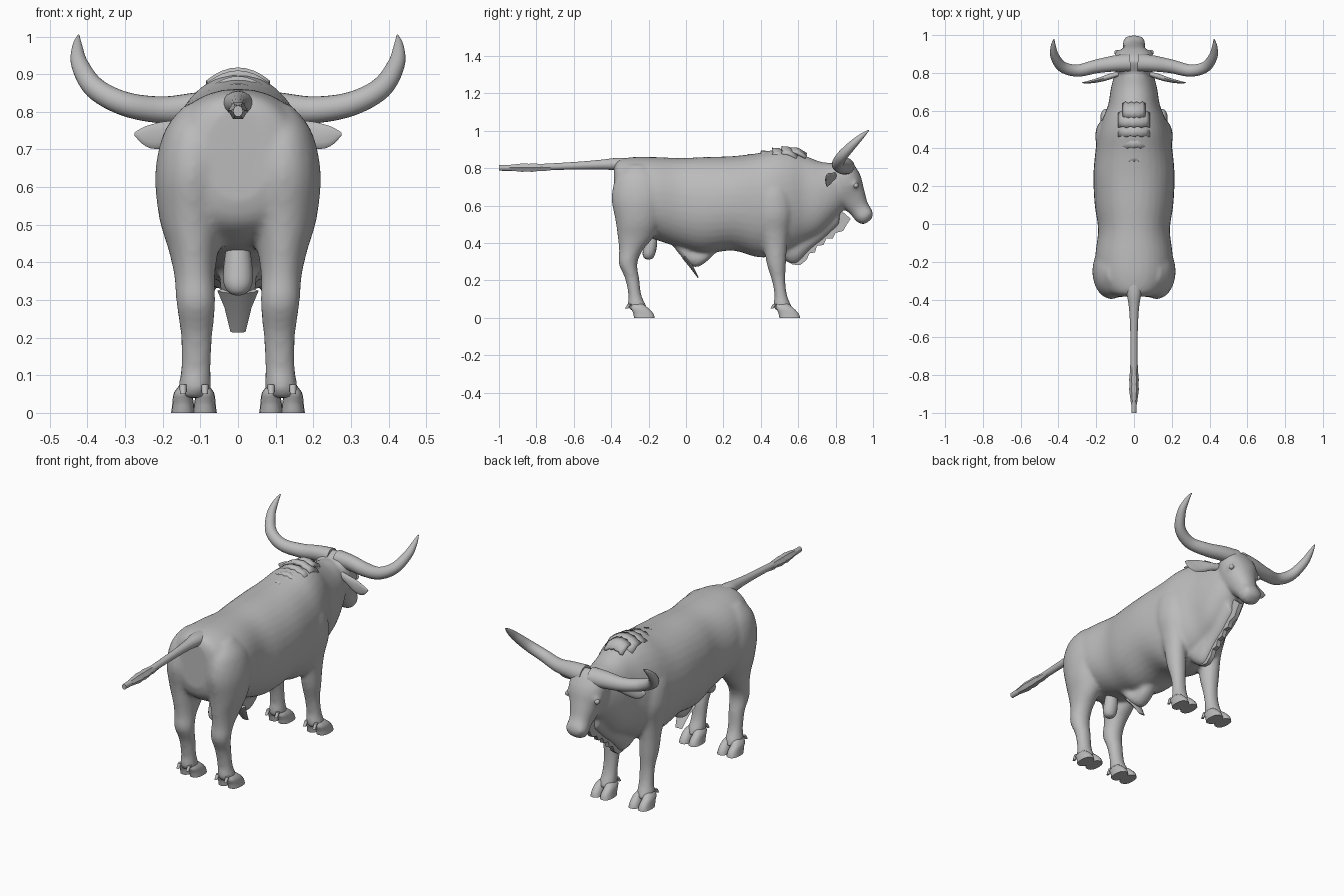
import bpy, bmesh, math
from mathutils import Vector, Matrix

if "Cube" in bpy.data.objects:
    bpy.data.objects.remove(bpy.data.objects["Cube"])

hide = bpy.data.materials.new("plain grey")
hide.use_nodes = True
GREY = (0.5, 0.5, 0.5, 1)
hide.diffuse_color = GREY
hide.node_tree.nodes["Principled BSDF"].inputs["Base Color"].default_value = GREY
X, Y, Z = Vector((1, 0, 0)), Vector((0, 1, 0)), Vector((0, 0, 1))


def blend(stations, steps):
    """Smooth interpolation through the stations."""
    pts = [Vector(s) for s in stations]
    if steps < 2:
        return pts
    out = []
    for i in range(len(pts) - 1):
        a, b, c, d = pts[max(i - 1, 0)], pts[i], pts[i + 1], pts[min(i + 2, len(pts) - 1)]
        for k in range(steps):
            t = k / steps
            out.append(b + (c - a) * (t / 2) + (a * 2 - b * 5 + c * 4 - d) * (t * t / 2)
                       + (b * 3 - a - c * 3 + d) * (t ** 3 / 2))
    return out + [pts[-1]]


def tube(bm, stations, axis=None, ref=X, sides=24, steps=4, power=2.0):
    """Skin rings given as x, y, z, half width, half depth."""
    pts = blend(stations, steps)
    rings = []
    for i, p in enumerate(pts):
        c = Vector(p[:3])
        t = axis or (Vector(pts[min(i + 1, len(pts) - 1)][:3]) - Vector(pts[max(i - 1, 0)][:3])).normalized()
        u = (ref - t * ref.dot(t)).normalized()
        v = t.cross(u)
        ring = []
        for k in range(sides):
            a = math.tau * k / sides
            cs, sn = (math.copysign(abs(f) ** (2 / power), f) for f in (math.cos(a), math.sin(a)))
            ring.append(bm.verts.new(c + u * cs * abs(p[3]) + v * sn * abs(p[4])))
        rings.append(ring)
    for r, q in zip(rings, rings[1:]):
        for k in range(sides):
            bm.faces.new((r[k], r[(k + 1) % sides], q[(k + 1) % sides], q[k]))
    bm.faces.new(rings[0])
    bm.faces.new(rings[-1])


def finish(bm, name, mirror=False, angle=50):
    bmesh.ops.recalc_face_normals(bm, faces=bm.faces[:])
    me = bpy.data.meshes.new(name)
    bm.to_mesh(me)
    bm.free()
    me.materials.append(hide)
    ob = bpy.data.objects.new(name, me)
    bpy.context.collection.objects.link(ob)
    if mirror:
        ob.modifiers.new("mirror", 'MIRROR').use_mirror_merge = False
    bpy.ops.object.select_all(action='DESELECT')
    bpy.context.view_layer.objects.active = ob
    ob.select_set(True)
    bpy.ops.object.shade_smooth_by_angle(angle=math.radians(angle))
    return ob


def flipped(stations, s):
    return [(p[0] * s,) + tuple(p[1:]) for p in stations]


# Body: trunk and neck as y, top, bottom, half width
bm = bmesh.new()
trunk = [(-.385, .81, .56, .09), (-.36, .845, .50, .15), (-.28, .86, .45, .195), (-.17, .86, .42, .205),
         (-.03, .855, .375, .19), (.1, .86, .345, .208), (.25, .865, .36, .215), (.38, .88, .325, .205),
         (.48, .9, .33, .19), (.56, .895, .36, .165), (.63, .87, .4, .137), (.72, .835, .45, .122),
         (.8, .825, .53, .1), (.86, .8, .6, .07)]
tube(bm, [(0, y, (a + b) / 2, w, (a - b) / 2) for y, a, b, w in trunk], axis=Y, sides=36, power=2.15)

# Head, tilted down towards the muzzle
tube(bm, [(0, .835, .84, .06, .02), (0, .842, .82, .09, .05), (0, .85, .76, .105, .08), (0, .86, .7, .1, .088),
          (0, .89, .64, .076, .075), (0, .925, .585, .058, .056), (0, .95, .55, .06, .052),
          (0, .966, .527, .05, .042), (0, .975, .515, .025, .02)], power=2.2)

# Hind and front legs with thigh and shoulder masses
hind = [(.1, -.26, .82, .04, .05), (.115, -.255, .75, .08, .12), (.12, -.25, .64, .1, .148),
        (.122, -.255, .52, .088, .122), (.118, -.27, .43, .066, .095), (.115, -.295, .36, .054, .063),
        (.112, -.31, .29, .052, .05), (.11, -.288, .21, .043, .038), (.112, -.273, .12, .04, .035),
        (.115, -.262, .065, .044, .05), (.118, -.25, .04, .04, .045)]
fore = [(.1, .45, .76, .05, .06), (.125, .455, .68, .07, .1), (.135, .465, .56, .07, .1),
        (.125, .47, .46, .058, .078), (.118, .478, .38, .052, .062), (.113, .483, .29, .05, .052),
        (.11, .495, .2, .041, .036), (.112, .507, .12, .04, .034),
        (.115, .515, .065, .044, .048), (.118, .525, .04, .04, .045)]
for s in (1, -1):
    for leg in (hind, fore):
        tube(bm, flipped(leg, s), axis=Z)
    # brow bulge and nostril swelling
    for place, r in (((.082 * s, .902, .715), .021), ((.034 * s, .972, .56), .022)):
        bmesh.ops.create_icosphere(bm, subdivisions=2, radius=r, matrix=Matrix.Translation(place))

# Sheath under the belly
tube(bm, [(0, -.06, .4, .04, .03), (0, 0, .345, .05, .045), (0, .05, .315, .045, .045),
          (0, .11, .335, .04, .035), (0, .17, .39, .03, .03)], axis=Y)
# Brisket hanging in front of the legs
tube(bm, [(0, .48, .42, .05, .06), (0, .53, .38, .06, .075), (0, .59, .375, .05, .085),
          (0, .66, .43, .042, .07), (0, .74, .48, .04, .055), (0, .82, .55, .04, .05)], axis=Y)
body = finish(bm, "body")
remesh = body.modifiers.new("blend parts", 'REMESH')
remesh.mode = 'VOXEL'
remesh.voxel_size = .011
remesh.use_smooth_shade = True
soften = body.modifiers.new("soften", 'SMOOTH')
soften.factor = .5
soften.iterations = 6

# Cloven hooves with small dewclaws
for name, y in (("hind_hooves", 0), ("front_hooves", .777)):
    bm = bmesh.new()
    for x in (.088, .146):
        tube(bm, [(x * .5 + .058, y - .262, .08, .018, .025), (x, y - .25, .055, .024, .045),
                  (x, y - .232, .03, .028, .052), (x, y - .225, .012, .03, .055), (x, y - .222, 0, .032, .055)],
             axis=Z, sides=16, steps=2, power=2.4)
        tube(bm, [(x, y - .3, .075, .01, .012), (x, y - .318, .05, .008, .008)], axis=Z, sides=8, steps=1)
    finish(bm, name, mirror=True)

# Horns sweeping out, forward and up
bm = bmesh.new()
tube(bm, [(.02, .855, .81, .05, .045), (.1, .85, .81, .045, .04), (.2, .834, .805, .036, .036),
          (.3, .812, .821, .032, .032), (.38, .833, .863, .029, .029), (.42, .89, .925, .023, .023),
          (.427, .94, .972, .014, .014), (.424, .977, 1.003, .003, .003)], ref=Vector((0, 1, -1)), steps=6)
finish(bm, "horns", mirror=True)

# Ears
bm = bmesh.new()
tube(bm, [(.08, .795, .76, .012, .018), (.13, .78, .752, .015, .024), (.18, .764, .742, .012, .034),
          (.22, .755, .735, .009, .034), (.25, .75, .738, .006, .024), (.275, .748, .742, .002, .004)],
     ref=Y, sides=12, steps=3)
finish(bm, "ears", mirror=True)

# Eyes
bm = bmesh.new()
bmesh.ops.create_uvsphere(bm, u_segments=16, v_segments=10, radius=.014,
                          matrix=Matrix.Translation((.09, .908, .708)))
finish(bm, "eyes", mirror=True)

# Tail, with overlapping hair sleeves near the end
bm = bmesh.new()
tube(bm, [(0, -.26, .815, .05, .035), (0, -.36, .822, .04, .034), (0, -.44, .82, .027, .027),
          (0, -.56, .815, .02, .021), (0, -.72, .808, .018, .018), (0, -.84, .803, .018, .018),
          (0, -1, .802, .013, .015)], sides=16)
finish(bm, "tail")
bm = bmesh.new()
for y, r in ((-.7, .021), (-.765, .026), (-.815, .026)):
    tube(bm, [(0, y, .806, r * .75, r * .75), (0, y - .06, .803, r, r), (0, y - .13, .803, r * .65, r * .65)],
         sides=6, steps=1)
finish(bm, "tail_tuft", angle=20)

# Shingled mane tufts over the shoulder hump: y, height, half width
bm = bmesh.new()
for y, z, w in ((.33, .876, .055), (.4, .895, .075), (.46, .91, .085), (.51, .918, .085), (.56, .912, .06)):
    rows = []
    for dy, dz in ((0, 0), (.035, -.002), (.08, -.03)):
        row = []
        for k in range(9):
            f = k / 4 - 1
            row.append(bm.verts.new((f * w, y + dy + .008 * (k % 2), z + dz - .035 * f * f * w / .085)))
        rows.append(row)
    for r, q in zip(rows, rows[1:]):
        for k in range(8):
            bm.faces.new((r[k], r[k + 1], q[k + 1], q[k]))
mane = finish(bm, "mane_tufts")
thick = mane.modifiers.new("thickness", 'SOLIDIFY')
thick.thickness = .02


def plate(name, outline, half):
    """Extrude a side outline (y, z) across x."""
    bm = bmesh.new()
    face = bm.faces.new([bm.verts.new((-half, y, z)) for y, z in outline])
    ext = bmesh.ops.extrude_face_region(bm, geom=[face])
    bmesh.ops.translate(bm, vec=X * half * 2, verts=[v for v in ext["geom"] if isinstance(v, bmesh.types.BMVert)])
    return finish(bm, name)


# Ragged dewlap fringe
plate("dewlap_fringe", [(.53, .45), (.535, .31), (.57, .285), (.61, .282), (.645, .31), (.66, .345), (.69, .35),
                        (.7, .385), (.735, .39), (.75, .425), (.785, .425), (.8, .455), (.84, .465),
                        (.86, .5), (.88, .53), (.8, .6), (.65, .55)], .012)

# Belly tuft: a thin flap pointing forward and down
bm = bmesh.new()
tube(bm, [(0, -.01, .325, .055, .012), (0, .025, .28, .036, .01), (0, .065, .215, .02, .003)],
     sides=8, steps=1)
finish(bm, "belly_tuft", angle=30)

# Scrotum between the hind legs
bm = bmesh.new()
tube(bm, [(0, -.185, .45, .03, .03), (0, -.19, .39, .038, .035), (0, -.198, .345, .038, .034),
          (0, -.2, .32, .025, .024), (0, -.2, .312, .006, .006)], axis=Z, sides=16)
finish(bm, "scrotum")
